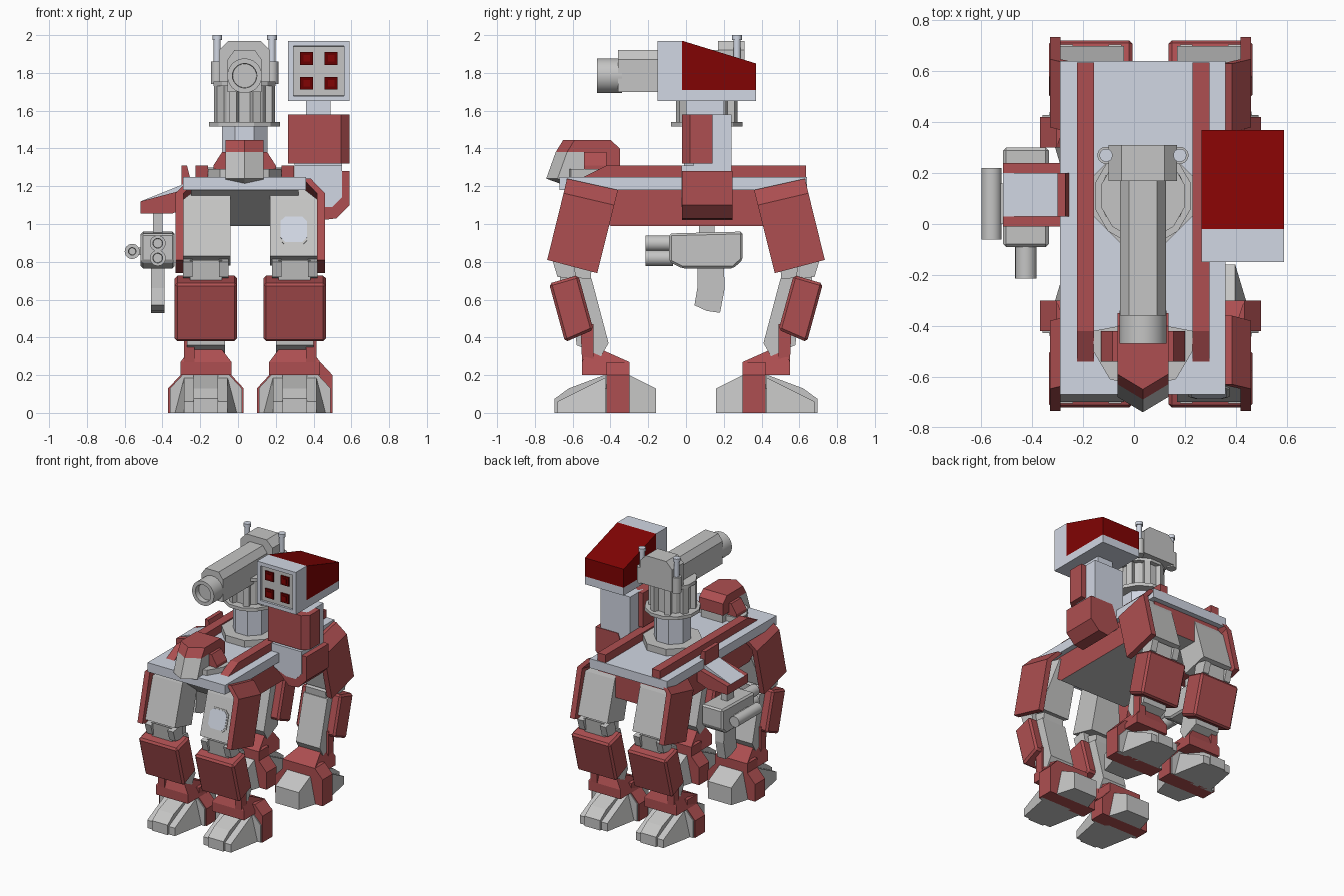
import bpy, bmesh, math
from mathutils import Matrix, Vector

cube = bpy.data.objects.get("Cube")
if cube:
    bpy.data.objects.remove(cube)


def material(name, color):
    m = bpy.data.materials.new(name)
    m.diffuse_color = (*color, 1)
    m.use_nodes = True
    m.node_tree.nodes["Principled BSDF"].inputs["Base Color"].default_value = (*color, 1)
    return m


RED = material("armor red", (0.42, 0.078, 0.082))
DEEP = material("pod dark red", (0.22, 0.001, 0.001))
CAP = material("missile red", (0.13, 0.0, 0.0))
GREY = material("frame grey", (0.56, 0.56, 0.555))
BLUE = material("plate blue grey", (0.64, 0.68, 0.77))


def finish(name, bm, mats):
    bmesh.ops.recalc_face_normals(bm, faces=bm.faces)
    me = bpy.data.meshes.new(name)
    bm.to_mesh(me)
    bm.free()
    for m in mats:
        me.materials.append(m)
    ob = bpy.data.objects.new(name, me)
    bpy.context.collection.objects.link(ob)
    return ob


def prism(name, axis, pts, a, b, mat, bevel=0, tweak=None, under=None):
    """Extrude a 2D outline along an axis from a to b."""
    place = {"x": lambda p, d: (d, p[0], p[1]),
             "y": lambda p, d: (p[0], d, p[1]),
             "z": lambda p, d: (p[0], p[1], d)}[axis]
    bm = bmesh.new()
    lo, hi = [[bm.verts.new(place(p, d)) for p in pts] for d in (a, b)]
    bm.faces.new(lo)
    bm.faces.new(hi)
    n = len(pts)
    for i in range(n):
        j = (i + 1) % n
        bm.faces.new((lo[i], lo[j], hi[j], hi[i]))
    if tweak:
        for v in bm.verts:
            tweak(v.co)
    bmesh.ops.recalc_face_normals(bm, faces=bm.faces)
    if bevel:
        bmesh.ops.bevel(bm, geom=bm.edges[:], offset=bevel, segments=1, affect="EDGES")
    if under:
        for f in bm.faces:
            f.normal_update()
            f.material_index = int(f.normal.z < -0.3)
    return finish(name, bm, [mat, under] if under else [mat])


def box(name, x, y, z, mat):
    return prism(name, "z", [(x[0], y[0]), (x[1], y[0]), (x[1], y[1]), (x[0], y[1])], *z, mat)


def cyl(name, axis, center, r, a, b, mat, sides=24, bore=0):
    bm = bmesh.new()
    bmesh.ops.create_cone(bm, cap_ends=True, segments=sides, radius1=r, radius2=r, depth=b - a)
    if bore:
        cap = [f for f in bm.faces if f.normal.z > 0.9]
        bmesh.ops.inset_region(bm, faces=cap, thickness=r - bore)
        bmesh.ops.inset_region(bm, faces=cap, thickness=0.002)
        bmesh.ops.translate(bm, verts=cap[0].verts, vec=(0, 0, -0.04))
    mid = (a + b) / 2
    rot, loc = {"z": (Matrix.Rotation(math.pi / sides, 4, "Z"), (*center, mid)),
                "y": (Matrix.Rotation(math.pi / 2, 4, "X"), (center[0], mid, center[1]))}[axis]
    bm.transform(Matrix.Translation(Vector(loc)) @ rot)
    ob = finish(name, bm, [mat])
    if sides > 12:
        bpy.ops.object.select_all(action="DESELECT")
        ob.select_set(True)
        bpy.context.view_layer.objects.active = ob
        bpy.ops.object.shade_smooth_by_angle(angle=math.radians(35))


CX = 0.035
CY = 0.11

# Hull, deck and deck rails
prism("hull", "x", [(-0.64, 1.18), (-0.4, 0.99), (0.6, 0.99), (0.6, 1.18)],
      -0.25, 0.32, RED, under=GREY)
box("deck", (-0.29, 0.36), (-0.67, 0.64), (1.18, 1.25), BLUE)
for side, x in (("right", -0.225), ("left", 0.23)):
    prism(side + "_deck_rail", "x", [(-0.54, 1.25), (-0.42, 1.31), (0.635, 1.31), (0.635, 1.25)],
          x, x + 0.067, RED)


# Nose, in two halves that meet at a pointed prow
def prow(c):
    if c.y < -0.5:
        c.y += abs(c.x - CX) * 0.6


for s in (-1, 1):
    prism("nose_shield", "x", [(-0.74, 1.24), (-0.69, 1.38), (-0.52, 1.38), (-0.5, 1.25), (-0.6, 1.19)],
          CX, CX + s * 0.1, GREY, tweak=prow)
    prism("nose_cap", "x", [(-0.69, 1.38), (-0.65, 1.445), (-0.4, 1.445), (-0.35, 1.4), (-0.35, 1.31),
                            (-0.52, 1.31), (-0.52, 1.38)], CX, CX + s * 0.1, RED, tweak=prow)
    prism("nose_cheek", "y", [(CX + s * 0.09, 1.25), (CX + s * 0.165, 1.25), (CX + s * 0.165, 1.31),
                              (CX + s * 0.12, 1.38), (CX + s * 0.09, 1.38)], -0.54, -0.42, RED)
    prism("nose_fin", "z", [(CX + s * 0.09, -0.62), (CX + s * 0.13, -0.61), (CX + s * 0.195, -0.5),
                            (CX + s * 0.195, -0.42), (CX + s * 0.09, -0.4)], 1.24, 1.29, GREY)
box("nose_core", (CX - 0.09, CX + 0.09), (-0.6, -0.36), (1.24, 1.33), GREY)

# Turret column, ribbed drum
cyl("turret_base", "z", (CX, CY), 0.21, 1.25, 1.3, GREY, 8)
cyl("turret_column", "z", (CX, CY), 0.13, 1.3, 1.52, BLUE, 8)
for z in (1.515, 1.73):
    cyl("turret_flange", "z", (CX, CY), 0.195 if z < 1.6 else 0.17, z, z + 0.025, GREY, 12)
cyl("turret_drum", "z", (CX, CY), 0.135, 1.53, 1.74, GREY, 12)
for i in range(8):
    t = math.tau * (i + 0.5) / 8
    p = (CX + 0.14 * math.cos(t), CY + 0.14 * math.sin(t))
    rib = [(p[0] + 0.034 * math.cos(t + k), p[1] + 0.034 * math.sin(t + k))
           for k in (0.7, 2.4, 3.9, 5.6)]
    prism("turret_rib", "z", rib, 1.54, 1.73, GREY)

# Cannon
prism("cannon_breech", "y", [(CX - 0.135, 1.75), (CX - 0.135, 1.92), (CX - 0.085, 1.97),
                             (CX + 0.085, 1.97), (CX + 0.135, 1.92), (CX + 0.135, 1.75)],
      0.17, 0.31, GREY)
prism("cannon_barrel", "y", [(CX - 0.09, 1.7), (CX - 0.09, 1.87), (CX - 0.055, 1.92),
                             (CX + 0.055, 1.92), (CX + 0.09, 1.87), (CX + 0.09, 1.7)],
      -0.36, 0.18, GREY)
cyl("cannon_muzzle", "y", (CX, 1.785), 0.092, -0.47, -0.34, GREY, bore=0.065)
for s in (-1, 1):
    at = (CX + s * 0.145, 0.27)
    cyl("antenna_socket", "z", at, 0.034, 1.74, 1.86, GREY, 16)
    cyl("antenna_rod", "z", at, 0.019, 1.86, 1.98, BLUE, 16)
    cyl("antenna_tip", "z", at, 0.026, 1.975, 2.0, BLUE, 16)

# Missile pod
pod = prism("pod_case", "x", [(-0.15, 1.65), (-0.15, 1.97), (-0.02, 1.97), (-0.02, 1.71),
                              (0.37, 1.71), (0.37, 1.65)], 0.265, 0.59, BLUE)
bm = bmesh.new()
bm.from_mesh(pod.data)
front = [f for f in bm.faces if f.normal.y < -0.9]
bmesh.ops.inset_region(bm, faces=front, thickness=0.04)
bmesh.ops.inset_region(bm, faces=front, thickness=0.001)
bmesh.ops.translate(bm, verts=front[0].verts, vec=(0, 0.015, 0))
front[0].material_index = 1
bm.to_mesh(pod.data)
bm.free()
pod.data.materials.append(GREY)
prism("pod_cover", "x", [(-0.02, 1.71), (-0.02, 1.97), (0.37, 1.85), (0.37, 1.71)], 0.265, 0.59, DEEP)
for x in (0.363, 0.493):
    for z in (1.745, 1.877):
        box("missile_tube", (x - 0.034, x + 0.034), (-0.145, -0.12), (z - 0.034, z + 0.034), CAP)
        box("missile_tip", (x - 0.017, x + 0.017), (-0.15, -0.14), (z - 0.017, z + 0.017), DEEP)

# Pod arm
box("pod_neck", (0.36, 0.49), (0, 0.2), (1.55, 1.66), BLUE)
box("pod_column", (0.3, 0.55), (0.04, 0.24), (1.2, 1.58), BLUE)
prism("pod_arm_plate", "z", [(0.265, 0.14), (0.265, -0.02), (0.545, -0.02), (0.59, 0.02), (0.59, 0.14)],
      1.32, 1.58, RED)
prism("pod_elbow_core", "y", [(0.3, 1.31), (0.3, 1.14), (0.42, 1.09), (0.5, 1.09), (0.55, 1.14),
                              (0.55, 1.31)], -0.025, 0.2, BLUE)
prism("pod_elbow", "y", [(0.34, 1.12), (0.44, 1.02), (0.52, 1.03), (0.59, 1.1), (0.59, 1.28),
                         (0.4, 1.28)], -0.02, 0.245, RED)

# Gun arm
prism("gun_shoulder", "y", [(-0.515, 1.055), (-0.515, 1.12), (-0.29, 1.18), (-0.26, 1.18), (-0.26, 1.09),
                            (-0.35, 1.055)], -0.01, 0.24, RED)
prism("gun_shoulder_cap", "y", [(-0.515, 1.12), (-0.29, 1.21), (-0.28, 1.12)], 0.03, 0.2, BLUE)
prism("gun_bracket", "y", [(-0.3, 1.12), (-0.3, 1.31), (-0.27, 1.31), (-0.255, 1.25), (-0.255, 1.12)],
      0.03, 0.2, RED)
box("gun_hanger", (-0.45, -0.4), (0.07, 0.15), (0.94, 1.06), GREY)

# Gun
prism("gun_body", "x", [(-0.09, 0.8), (-0.09, 0.95), (0.3, 0.96), (0.3, 0.81), (0.25, 0.765), (-0.02, 0.765)],
      -0.515, -0.335, GREY, 0.012)
for z in (0.82, 0.898):
    cyl("gun_barrel", "y", (-0.425, z), 0.042, -0.215, -0.07, GREY, bore=0.026)
cyl("gun_side_tube", "y", (-0.56, 0.855), 0.04, -0.06, 0.22, GREY, bore=0.02)
box("gun_tube_mount", (-0.56, -0.5), (0, 0.16), (0.835, 0.875), GREY)
prism("gun_magazine", "x", [(0.06, 0.78), (0.2, 0.78), (0.205, 0.66), (0.18, 0.53), (0.11, 0.54),
                            (0.045, 0.57), (0.06, 0.66)], -0.46, -0.39, GREY)


# Legs
def leg(label, cx, sx, sy):
    def part(name, pts, a, b, mat, bevel=0, tweak=None):
        return prism(label + name, "x", [(y * sy, z) for y, z in pts],
                     cx + sx * a, cx + sx * b, mat, bevel, tweak)

    def chamfer(c):
        if c.z > 1.15 and (c.x - cx) * sx > 0.1:
            c.x -= sx * 0.09

    def fold(c):
        if c.z > 1.17:
            c.x -= sx * 0.075

    def wedge(c):
        tip = abs(c.y) > 0.6 or abs(c.y) < 0.2
        c.x = cx + (c.x - cx) * (0.7 if tip or c.z > 0.15 else 1)

    # foot: toe, heel, and a red band around the middle
    part("toes", [(-0.68, 0), (-0.68, 0.06), (-0.42, 0.19), (-0.42, 0)], -0.165, 0.165, GREY, tweak=wedge)
    part("middle_toe", [(-0.695, 0), (-0.695, 0.075), (-0.62, 0.13), (-0.42, 0.205), (-0.4, 0)],
         -0.065, 0.065, GREY)
    part("heel", [(-0.3, 0), (-0.3, 0.2), (-0.16, 0.13), (-0.16, 0)], -0.14, 0.14, GREY, tweak=wedge)
    outer = 0.07 if sx > 0 else 0
    outline = [(0.2, 0), (0.2, 0.13 + outer), (0.135, 0.2 + outer), (0.135, 0.27),
               (-0.135, 0.27), (-0.135, 0.2), (-0.2, 0.13), (-0.2, 0)]
    prism(label + "foot_band", "y", [(cx + sx * x, z) for x, z in outline], -0.42 * sy, -0.3 * sy, RED)
    prism(label + "foot_front", "y", [(cx + x, z) for x, z in
                                      ((0.19, 0), (0.19, 0.13), (0.125, 0.2),
                                       (-0.125, 0.2), (-0.19, 0.13), (-0.19, 0))],
          -0.428 * sy, -0.4 * sy, GREY)
    part("ankle", [(-0.55, 0.2), (-0.55, 0.27), (-0.52, 0.35), (-0.48, 0.35), (-0.3, 0.27), (-0.3, 0.2)],
         -0.135, 0.135, RED,
         tweak=lambda c: setattr(c, "x", cx + (c.x - cx) * (0.55 if c.z > 0.3 else 1)))
    # shin
    part("shin_frame", [(-0.6, 0.72), (-0.5, 0.71), (-0.41, 0.37), (-0.45, 0.3), (-0.58, 0.36)],
         -0.1, 0.1, GREY)
    part("shin_strap", [(-0.56, 0.48), (-0.49, 0.47), (-0.49, 0.27), (-0.55, 0.27)], 0.06, 0.115, RED)
    part("shin_armor", [(-0.725, 0.685), (-0.57, 0.73), (-0.49, 0.44), (-0.64, 0.375)],
         -0.165, 0.165, RED, 0.014)
    # knee
    part("knee", [(-0.68, 0.81), (-0.5, 0.76), (-0.51, 0.65), (-0.66, 0.66)], -0.085, 0.085, GREY)
    for x in (-0.12, 0.07):
        part("knee_tooth", [(-0.705, 0.8), (-0.6, 0.82), (-0.58, 0.71), (-0.68, 0.72)], x, x + 0.05, GREY)
    # thigh and its outer armor
    part("thigh", [(-0.61, 1.13), (-0.58, 1.2), (-0.4, 1.16), (-0.5, 0.78), (-0.7, 0.83)],
         -0.13, 0.12, GREY, tweak=chamfer)
    part("thigh_plate", [(-0.648, 1.163), (-0.38, 1.1), (-0.47, 0.74), (-0.735, 0.81)], 0.118, 0.16, RED)
    part("thigh_plate_top", [(-0.63, 1.24), (-0.36, 1.18), (-0.38, 1.1), (-0.648, 1.163)],
         0.118, 0.16, RED, tweak=fold)


for side, cx, sx in (("right_", -0.17, -1), ("left_", 0.3, 1)):
    for end, sy in (("front_", 1), ("rear_", -1)):
        leg(end + side, cx, sx, sy)


# Badge plate on the front left thigh
def badge(name, h, lift, mat):
    c = h * 0.65
    ring = [(h, c), (c, h), (-c, h), (-h, c), (-h, -c), (-c, -h), (c, -h), (h, -c)]
    ob = prism(name, "y", ring, -lift, 0, mat)
    ob.location = (0.295, -0.659, 0.97)
    ob.rotation_euler = (math.radians(-16.7), 0, 0)


badge("badge_rim", 0.08, 0.006, GREY)
badge("badge_face", 0.07, 0.009, BLUE)
